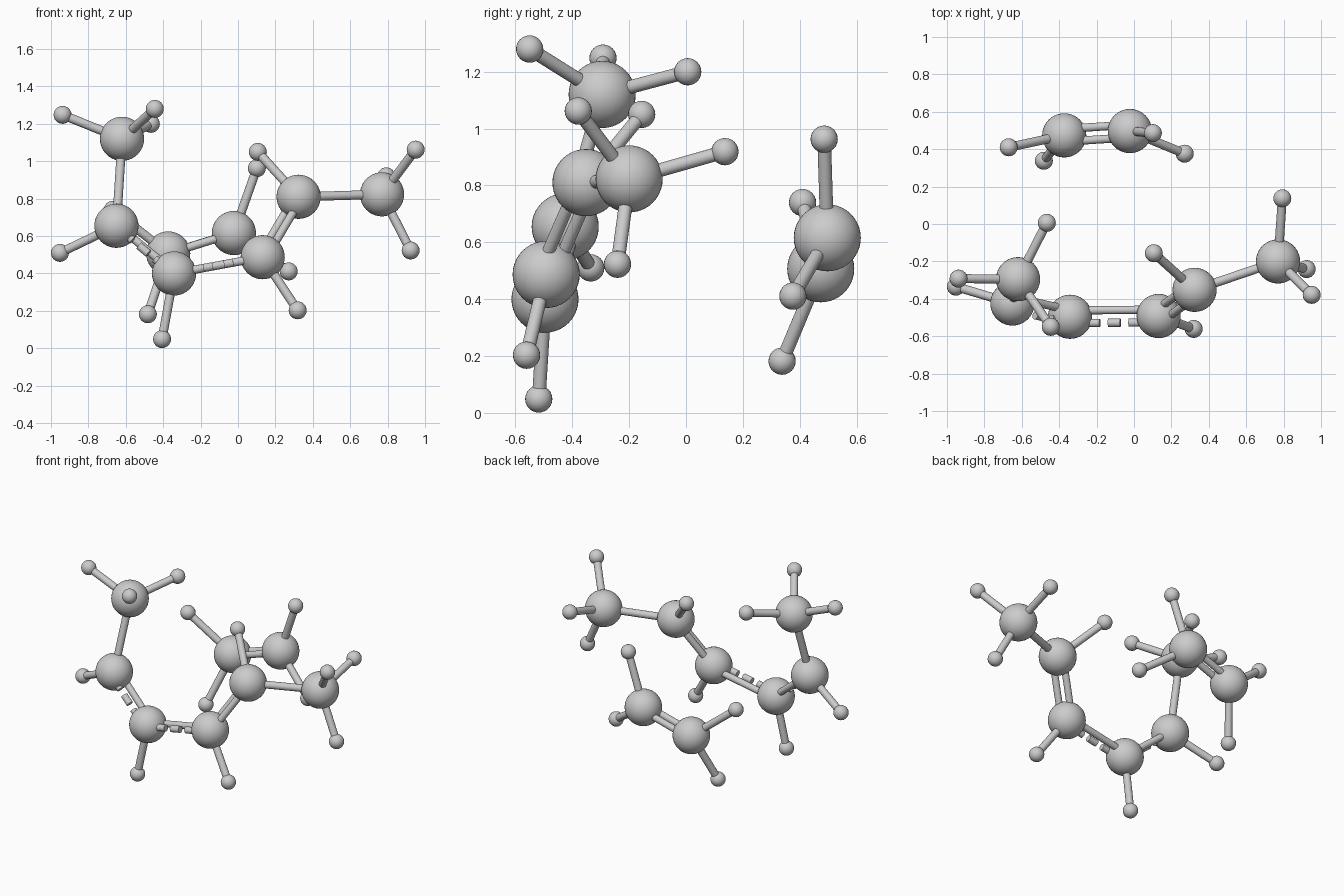
import bpy
from mathutils import Vector

if "Cube" in bpy.data.objects:
    bpy.data.objects.remove(bpy.data.objects["Cube"])

R_CARBON, R_HYDROGEN, R_BOND = 0.118, 0.048, 0.024
R_PAIR, OFFSET = 0.022, 0.034

# carbon centres, each with its hydrogens
atoms = {
    "left_methyl": ((-0.62, -0.295, 1.12),
        [(-0.938, -0.292, 1.248), (-0.445, -0.55, 1.28), (-0.466, 0.006, 1.20)]),
    "left_end": ((-0.65, -0.425, 0.655), [(-0.952, -0.335, 0.51)]),
    "chain_left": ((-0.342, -0.496, 0.40), [(-0.406, -0.518, 0.049)]),
    "chain_right": ((0.132, -0.492, 0.487), [(0.319, -0.561, 0.203)]),
    "right_end": ((0.324, -0.352, 0.81), [(0.106, -0.156, 1.05)]),
    "right_methyl": ((0.77, -0.20, 0.823),
        [(0.95, -0.379, 1.062), (0.923, -0.241, 0.523), (0.793, 0.137, 0.919)]),
    "ethylene_left": ((-0.373, 0.474, 0.507),
        [(-0.482, 0.338, 0.182), (-0.67, 0.41, 0.74)]),
    "ethylene_right": ((-0.022, 0.497, 0.616),
        [(0.101, 0.486, 0.963), (0.271, 0.376, 0.411)]),
}

bonds = [
    ("left_methyl", "left_end", "single"),
    ("left_end", "chain_left", "dashed"),
    ("chain_left", "chain_right", "dashed"),
    ("chain_right", "right_end", "double"),
    ("right_end", "right_methyl", "single"),
    ("ethylene_left", "ethylene_right", "double"),
]


def ball(name, centre, radius, seg):
    bpy.ops.mesh.primitive_uv_sphere_add(segments=seg, ring_count=seg // 2,
                                         radius=radius, location=centre)
    bpy.context.object.name = name
    bpy.ops.object.shade_smooth()


def rod(name, a, b, radius):
    a, b = Vector(a), Vector(b)
    bpy.ops.mesh.primitive_cylinder_add(vertices=24, radius=radius,
                                        depth=(b - a).length, location=(a + b) / 2)
    ob = bpy.context.object
    ob.name = name
    ob.rotation_euler = (b - a).to_track_quat('Z', 'Y').to_euler()
    bpy.ops.object.shade_smooth_by_angle()


# atoms and the rods to their hydrogens
for name, (centre, hydrogens) in atoms.items():
    ball(name + "_carbon", centre, R_CARBON, 40)
    for i, h in enumerate(hydrogens, 1):
        ball(f"{name}_hydrogen_{i}", h, R_HYDROGEN, 24)
        rod(f"{name}_hydrogen_bond_{i}", centre, h, R_BOND)

# carbon to carbon bonds
for first, second, kind in bonds:
    a, b = Vector(atoms[first][0]), Vector(atoms[second][0])
    name = f"{first}_to_{second}_bond"
    if kind == "single":
        rod(name, a, b, R_BOND)
        continue
    d = (b - a).normalized()
    side = Vector((0, 0, 1)).cross(d).normalized() * OFFSET
    rod(name + "_inner", a + side, b + side, R_PAIR)
    if kind == "double":
        rod(name + "_outer", a - side, b - side, R_PAIR)
    else:
        # short dashes on the outer side
        middle = (a + b) / 2 - side
        for i in (-1, 0, 1):
            p = middle + d * 0.112 * i
            rod(f"{name}_dash_{i + 2}", p - d * 0.033, p + d * 0.033, R_PAIR)
